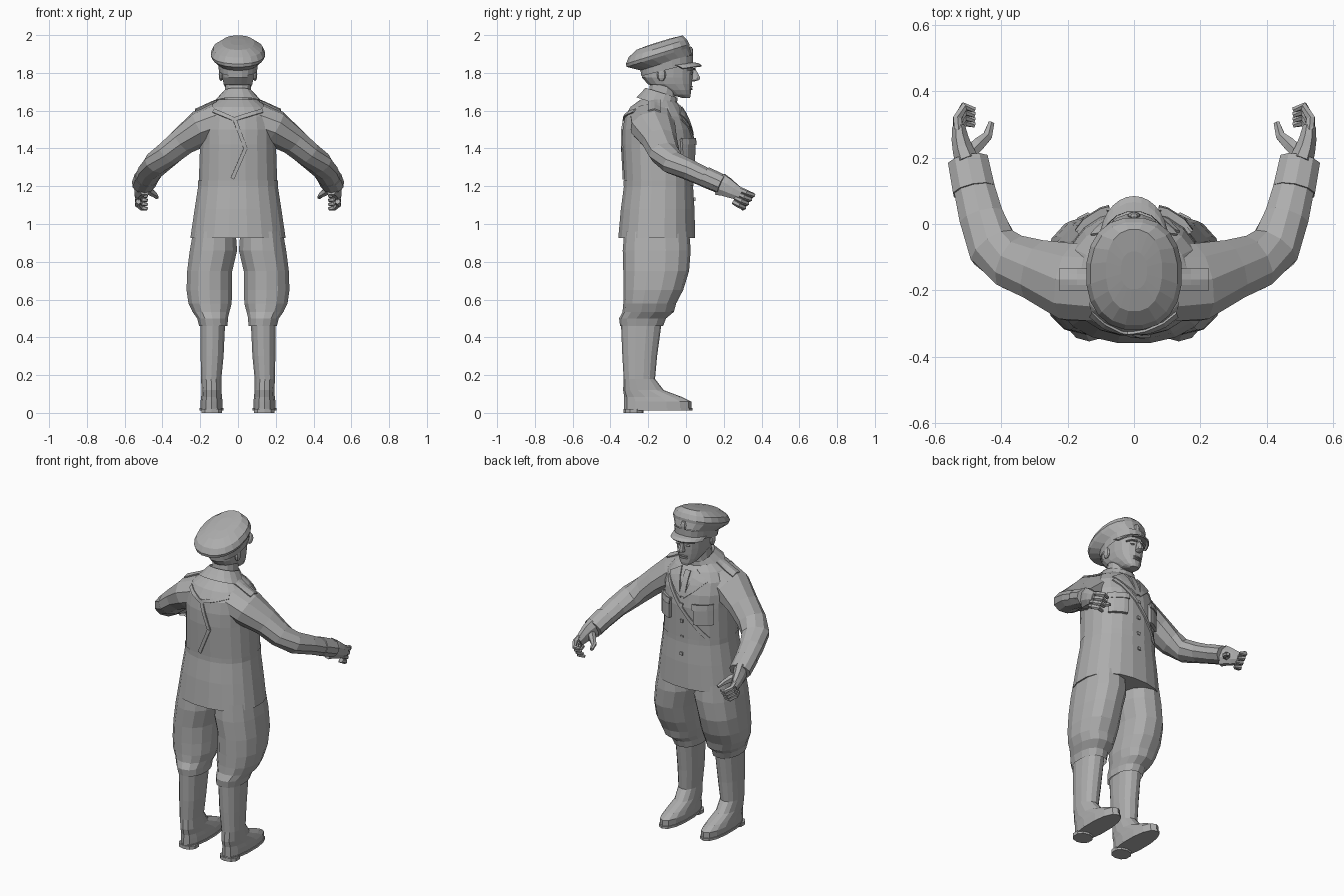
import bpy, bmesh, math
from mathutils import Matrix, Vector
from mathutils.bvhtree import BVHTree

cube = bpy.data.objects.get("Cube")
if cube:
    bpy.data.objects.remove(cube, do_unlink=True)

grey = (.42, .42, .42, 1)
cloth_grey = bpy.data.materials.new("plain grey")
cloth_grey.use_nodes = True
cloth_grey.diffuse_color = grey
shader = cloth_grey.node_tree.nodes["Principled BSDF"]
shader.inputs["Base Color"].default_value = grey
shader.inputs["Roughness"].default_value = .8


def finish(name, bm):
    """Turn a bmesh into a flat-shaded object."""
    bmesh.ops.recalc_face_normals(bm, faces=bm.faces)
    mesh = bpy.data.meshes.new(name)
    bm.to_mesh(mesh)
    bm.free()
    mesh.materials.append(cloth_grey)
    part = bpy.data.objects.new(name, mesh)
    bpy.context.collection.objects.link(part)
    return part


def skin(name, rows, closed=True, caps=False):
    """Join rows of points with faces."""
    bm = bmesh.new()
    grid = [[bm.verts.new(point) for point in row] for row in rows]
    count = len(grid[0])
    for low, high in zip(grid, grid[1:]):
        for i in range(count if closed else count - 1):
            j = (i + 1) % count
            bm.faces.new((low[i], low[j], high[j], high[i]))
    if caps:
        bm.faces.new(grid[0])
        bm.faces.new(grid[-1])
    return finish(name, bm)


def sheet(name, rows, thickness):
    """Skin an open grid and give it thickness."""
    part = skin(name, rows, closed=False)
    modifier = part.modifiers.new("thickness", "SOLIDIFY")
    modifier.thickness = thickness
    modifier.offset = 0
    return part


def circle(count):
    """Cosine and sine pairs, with a flat side facing each axis."""
    angles = [math.tau * (k + .5) / count for k in range(count)]
    return [(math.cos(a), math.sin(a)) for a in angles]


def squared(value):
    return math.copysign(abs(value) ** .88, value)


def loft(name, rings, sides=16, side=1, tilt=0, caps=True):
    """Stack rings of (x, y, z, x radius, y radius); tilt raises the +y end."""
    rows = []
    for x, y, z, across, deep in rings:
        rows.append([(side * (x + across * squared(c)),
                      y + deep * squared(s) * math.cos(tilt),
                      z + deep * squared(s) * math.sin(tilt))
                     for c, s in circle(sides)])
    return skin(name, rows, caps=caps)


def tube(name, path, sides=6, side=1, flat=1, caps=True):
    """Sweep along (x, y, z, radius); flat is height over width."""
    points = [Vector(p[:3]) for p in path]
    rows = []
    for i, point in enumerate(points):
        ahead = points[min(i + 1, len(points) - 1)] - points[max(i - 1, 0)]
        across = ahead.cross(Vector((0, 0, 1))).normalized()
        up = across.cross(ahead.normalized())
        radius = path[i][3]
        row = [point + radius * (across * c + up * s * flat) for c, s in circle(sides)]
        rows.append([(side * p.x, p.y, p.z) for p in row])
    return skin(name, rows, caps=caps)


def blob(name, centre, size, side=1):
    """Faceted ellipsoid."""
    bm = bmesh.new()
    bmesh.ops.create_uvsphere(bm, u_segments=8, v_segments=6, radius=1)
    place = Matrix.LocRotScale(Vector(centre), None, Vector(size))
    bm.transform(Matrix.Diagonal((side, 1, 1, 1)) @ place)
    return finish(name, bm)


# Tunic body and belt
tunic = loft("tunic", [
    (0, -.155, .925, .255, .206), (0, -.15, 1.08, .232, .197), (0, -.145, 1.22, .21, .183),
    (0, -.148, 1.42, .203, .191), (0, -.153, 1.5, .205, .184), (0, -.16, 1.57, .195, .166),
    (0, -.16, 1.62, .16, .135), (0, -.15, 1.66, .1, .09)], sides=20)
loft("belt", [(0, -.145, z, .214, .187) for z in (1.2, 1.23)], sides=20, caps=False)

# Limbs, hands and paired face parts
sleeves = []
for side, label in ((1, "left"), (-1, "right")):
    sleeves.append(tube(label + "_sleeve", [
        (.1, -.175, 1.55, .125), (.19, -.175, 1.51, .122), (.29, -.14, 1.44, .096),
        (.365, -.115, 1.375, .087), (.425, -.07, 1.325, .08), (.46, .02, 1.285, .07),
        (.5, .18, 1.21, .06)], sides=10, side=side, flat=.8, caps=False))
    tube(label + "_cuff", [(.482, .1, 1.25, .067), (.5, .19, 1.21, .064)],
         sides=10, side=side, flat=.82)
    tube(label + "_palm", [(.5, .18, 1.21, .04), (.513, .215, 1.195, .034),
                           (.523, .25, 1.175, .028), (.528, .29, 1.155, .021)],
         sides=8, side=side, flat=1.6)
    for i, finger in enumerate(("index", "middle", "ring", "little")):
        y, z = .28 - .01 * i, 1.185 - .022 * i
        reach = .075 - .006 * i
        tube(f"{label}_{finger}_finger", [
            (.528, y, z, .015), (.533, y + reach / 2, z - .018, .015),
            (.512, y + reach, z - .033, .014), (.48, y + reach * .85, z - .038, .009)],
            side=side)
    tube(label + "_thumb", [(.505, .205, 1.195, .024), (.47, .24, 1.175, .022),
                            (.442, .265, 1.155, .016), (.43, .305, 1.14, .01)], side=side)
    loft(label + "_breeches", [
        (.125, -.155, .96, .115, .172), (.13, -.155, .86, .128, .18),
        (.15, -.158, .75, .122, .174), (.152, -.173, .65, .123, .158),
        (.148, -.192, .58, .117, .14), (.143, -.2, .535, .1, .136),
        (.135, -.23, .5, .083, .124), (.13, -.235, .46, .077, .114)],
        sides=14, side=side, caps=False)
    loft(label + "_boot", [
        (.134, -.237, .47, .067, .107), (.137, -.245, .3, .062, .092),
        (.142, -.247, .18, .055, .083), (.14, -.225, .12, .054, .108),
        (.14, -.175, .085, .056, .152), (.14, -.15, .06, .06, .178),
        (.14, -.15, .02, .06, .178)], sides=14, side=side, caps=False)
    loft(label + "_sole", [(.14, -.147, z, .064, .182) for z in (.012, .026)],
         sides=14, side=side)
    loft(label + "_heel", [(.14, -.277, z, .057, .053) for z in (0, .02)],
         sides=10, side=side)
    blob(label + "_ear", (.09, -.13, 1.79), (.012, .024, .034), side)
    tube(label + "_brow", [(.015, .045, 1.82, .009), (.045, .034, 1.82, .009),
                           (.066, .008, 1.815, .007)], side=side, flat=.6)
    blob(label + "_eye", (.035, .03, 1.798), (.014, .008, .006), side)

# Neck, collar and head
loft("neck", [(0, -.13, 1.64, .075, .075), (0, -.12, 1.75, .068, .072)],
     sides=12, caps=False)
loft("collar", [(0, -.15, 1.635, .135, .12), (0, -.145, 1.66, .112, .104),
                (0, -.13, 1.695, .08, .09), (0, -.13, 1.67, .07, .075)],
     tilt=-.3, caps=False)
loft("head", [
    (0, 0, 1.668, .026, .022), (0, -.03, 1.685, .048, .056), (0, -.05, 1.71, .064, .077),
    (0, -.085, 1.74, .077, .118), (0, -.1, 1.775, .085, .136),
    (0, -.1, 1.825, .089, .14), (0, -.1, 1.85, .089, .135)])
loft("nose", [(0, .035, 1.755, .012, .012), (0, .046, 1.763, .02, .027),
              (0, .048, 1.776, .016, .029), (0, .04, 1.815, .009, .014)], sides=8)
for name, z in (("upper_lip", 1.727), ("lower_lip", 1.714)):
    blob(name, (0, .024, z), (.028, .012, .006))

# Peaked cap with visor and badge
loft("cap_band", [(0, -.1, 1.817, .102, .142), (0, -.103, 1.862, .108, .146)],
     sides=20, tilt=.24, caps=False)
loft("cap_crown", [
    (0, -.105, 1.855, .106, .143), (0, -.148, 1.883, .138, .176),
    (0, -.15, 1.9, .145, .178), (0, -.15, 1.93, .132, .163),
    (0, -.14, 1.96, .085, .13), (0, -.14, 1.965, .04, .06)], sides=20, tilt=.3)
sweep = [math.pi * (.08 + .07 * k) for k in range(13)]
sheet("cap_visor", [
    [(.1 * math.cos(a), y + deep * math.sin(a), z + .018 * math.sin(a)) for a in sweep]
    for y, deep, z in ((-.09, .12, 1.835), (-.075, .14, 1.83), (-.05, .132, 1.818))], .008)
blob("cap_badge", (0, .024, 1.91), (.02, .014, .03))

# Surface on which the trim is laid
cloth = bmesh.new()
for part in [tunic] + sleeves:
    cloth.from_mesh(part.data)
surface = BVHTree.FromBMesh(cloth)
cloth.free()
toward = {"front": Vector((0, -1, 0)), "back": Vector((0, 1, 0)), "top": Vector((0, 0, -1))}


def panel(name, corners, face="front", rows=4, columns=4, lift=.004, thickness=.008):
    """Lay a four-cornered panel on the cloth; corners are (x, z) or (x, y)."""
    a, b, c, d = map(Vector, corners)
    ray = toward[face]
    grid = []
    for i in range(rows + 1):
        left, right = a.lerp(d, i / rows), b.lerp(c, i / rows)
        grid.append([])
        for j in range(columns + 1):
            u, v = left.lerp(right, j / columns)
            spot = Vector((u, v, 0)) if face == "top" else Vector((u, 0, v))
            hit = surface.ray_cast(spot - ray * 3, ray)[0]
            grid[-1].append(hit - ray * lift)
    sheet(name, grid, thickness)


def strap(name, start, end, face):
    start, end = Vector(start), Vector(end)
    edge = (end - start).orthogonal().normalized() * .01
    panel(name, (start - edge, start + edge, end + edge, end - edge), face,
          rows=8, columns=1)


def box(x, width, top, height):
    """Corners of an upright rectangle centred on x."""
    l, r, low = x - width / 2, x + width / 2, top - height
    return (l, top), (r, top), (r, low), (l, low)


# Lapels, pockets, shoulder boards and harness
for s, label in ((1, "left"), (-1, "right")):
    panel(label + "_lapel", ((s * .05, 1.63), (s * .13, 1.58), (s * .08, 1.53), (s * .01, 1.47)))
    panel(label + "_chest_pocket", box(s * .125, .09, 1.45, .12), lift=.01, thickness=.02)
    panel(label + "_pocket_flap", box(s * .125, .1, 1.455, .035), lift=.022)
    panel(label + "_shoulder_board", box(s * .17, .11, -.135, .065), "top", lift=.006)
    strap(label + "_back_strap", (s * .13, 1.6), (-.02, 1.555), "back")
panel("tie", box(0, .035, 1.62, .14))
for i in range(4):
    panel(f"button_{i + 1}", box(0, .018, 1.44 - .1 * i, .018), rows=1, columns=1)
strap("front_strap", (.13, 1.56), (-.15, 1.24), "front")
strap("upper_back_strap", (-.02, 1.56), (.04, 1.4), "back")
strap("lower_back_strap", (.04, 1.4), (-.03, 1.24), "back")
